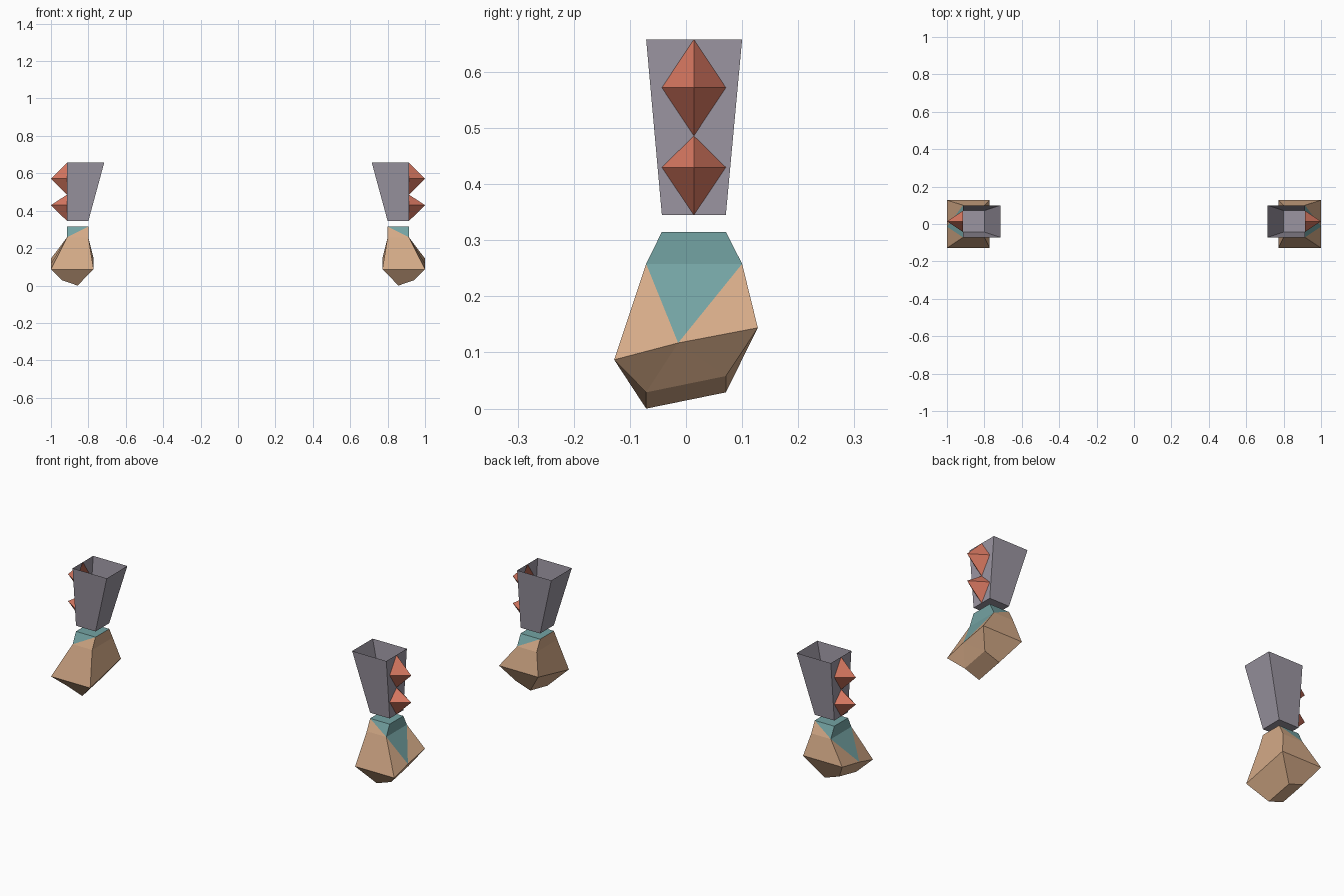
import bpy, bmesh

if "Cube" in bpy.data.objects:
    bpy.data.objects.remove(bpy.data.objects["Cube"])


def material(name, rgb):
    m = bpy.data.materials.new(name)
    lin = [((c / 255 + 0.055) / 1.055) ** 2.4 for c in rgb]
    m.diffuse_color = (*lin, 1)
    m.use_nodes = True
    m.node_tree.nodes["Principled BSDF"].inputs["Base Color"].default_value = m.diffuse_color
    return m


TAN = material("tan_skin", (212, 170, 135))
TEAL = material("teal_cloth", (116, 163, 163))
GREY = material("grey_metal", (155, 149, 161))
RED = material("red_stud", (216, 120, 97))


def ring(x0, x1, y0, y1, z, back=0.0, outer=0.0):
    """Four corners: inner front, outer front, outer back, inner back."""
    return [(x0, y0, z), (x1, y0, z + outer),
            (x1, y1, z + outer + back), (x0, y1, z + back)]


def build(name, side, faces, mats):
    """Make a flat-faced object from (points, material index) pairs."""
    bm = bmesh.new()
    for pts, mi in faces:
        f = bm.faces.new([bm.verts.new((side * x, y, z)) for x, y, z in pts])
        f.material_index = mi
    bmesh.ops.remove_doubles(bm, verts=bm.verts[:], dist=1e-4)
    bmesh.ops.recalc_face_normals(bm, faces=bm.faces[:])
    me = bpy.data.meshes.new(name)
    bm.to_mesh(me)
    bm.free()
    for m in mats:
        me.materials.append(m)
    bpy.context.collection.objects.link(bpy.data.objects.new(name, me))


def quad(a, b, i):
    j = (i + 1) % 4
    return [a[i], a[j], b[j], b[i]]


# Hand: four stacked cross-sections, teal on the back of the hand
lid = ring(.80, .914, -.043, .071, .315)
knuckle = ring(.80, .914, -.071, .10, .258)
ridge = ring(.772, 1.0, -.128, .128, .087, back=.057)
base = ring(.858, .943, -.071, .071, .0, back=.029, outer=.029)
tip = (1.0, -.014, .117)
hand = [(lid, 1), (base, 0),
        (quad(lid, knuckle, 1), 1), (quad(lid, knuckle, 3), 0),
        # front and back wrist panels, split along the diagonal
        ([lid[0], lid[1], knuckle[1]], 1), ([lid[0], knuckle[1], knuckle[0]], 0),
        ([lid[3], lid[2], knuckle[2]], 1), ([lid[3], knuckle[2], knuckle[3]], 0),
        # outer side, teal triangle down to the ridge
        ([knuckle[1], knuckle[2], tip], 1),
        ([knuckle[1], tip, ridge[1]], 0), ([knuckle[2], ridge[2], tip], 0),
        ([ridge[1], tip, base[1]], 0), ([tip, base[2], base[1]], 0),
        ([tip, ridge[2], base[2]], 0)]
for i in (0, 2, 3):
    hand += [(quad(knuckle, ridge, i), 0), (quad(ridge, base, i), 0)]

# Cuff: open at the top, outer wall opened behind the studs
X, YC, Y0, Y1 = .914, .014, -.043, .071
low = ring(.80, X, Y0, Y1, .345)
high = ring(.715, X, -.071, .10, .658)
levels = [(.658, .572, .486), (.486, .43, .345)]


def wall_half(top, bottom, y):
    zigzag = [(X, YC, .658), (X, y, .572), (X, YC, .486),
              (X, y, .43), (X, YC, .345)]
    pts = [top] + zigzag
    return pts if bottom == zigzag[3] else pts + [bottom]


cuff = [(low, 0)] + [(quad(high, low, i), 0) for i in (0, 2, 3)]
cuff += [(wall_half(high[1], low[1], Y0), 0), (wall_half(high[2], low[2], Y1), 0)]

# Studs: hollow diamond pyramids on the outer wall
studs = []
for zt, zm, zb in levels:
    d = [(X, YC, zt), (X, Y1, zm), (X, YC, zb), (X, Y0, zm)]
    studs += [([d[i], d[(i + 1) % 4], (1.0, YC, zm)], 0) for i in range(4)]

for side, label in ((1, "right"), (-1, "left")):
    build("hand_" + label, side, hand, [TAN, TEAL])
    build("cuff_" + label, side, cuff, [GREY])
    build("cuff_studs_" + label, side, studs, [RED])
